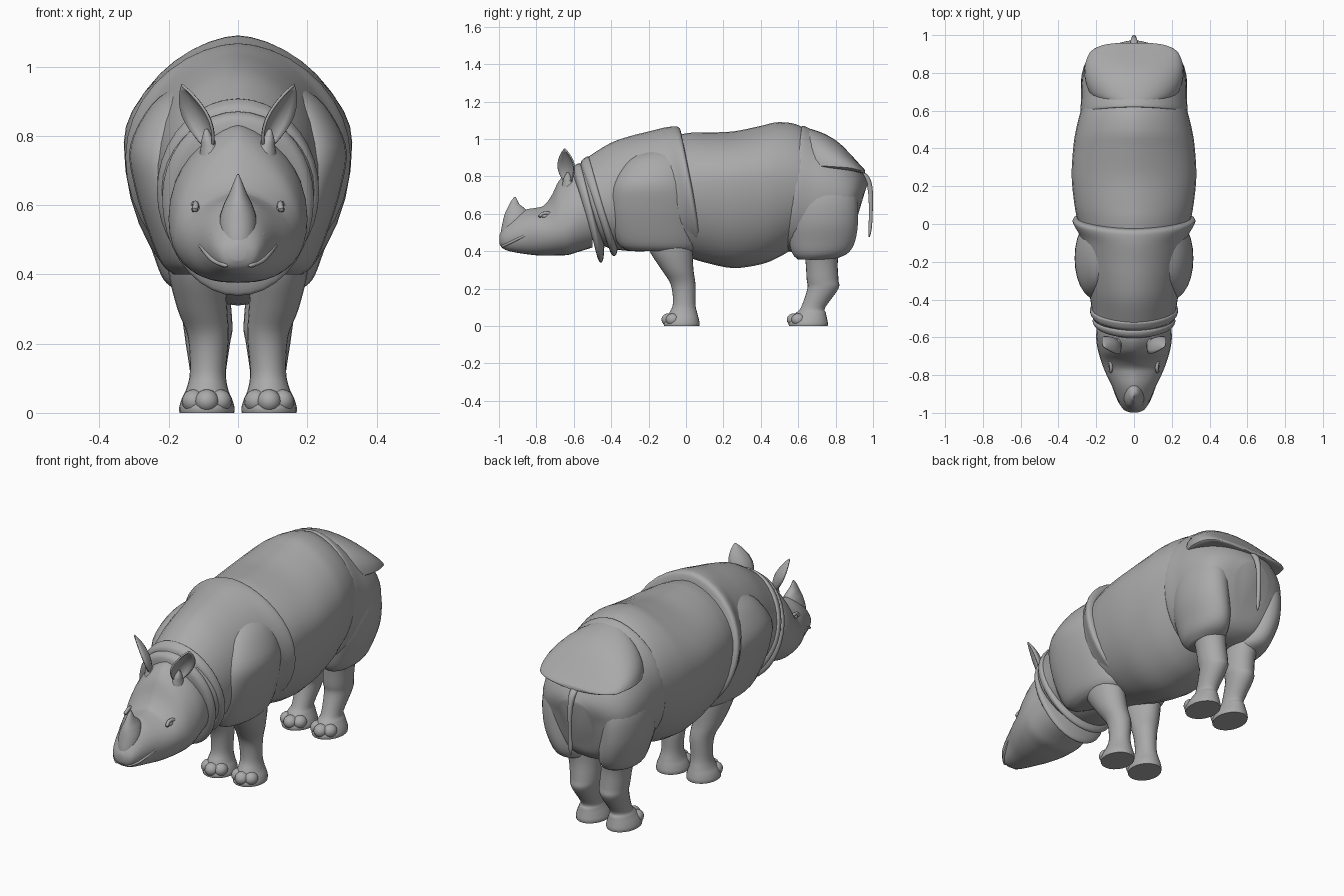
import bpy, bmesh, math
from mathutils import Vector

hide = bpy.data.materials.new("grey hide")
hide.diffuse_color = (0.4, 0.4, 0.4, 1)
N = 36


def finish(name, bm, angle=50):
    bmesh.ops.recalc_face_normals(bm, faces=bm.faces)
    me = bpy.data.meshes.new(name)
    bm.to_mesh(me)
    bm.free()
    me.materials.append(hide)
    ob = bpy.data.objects.new(name, me)
    bpy.context.collection.objects.link(ob)
    bpy.ops.object.select_all(action='DESELECT')
    ob.select_set(True)
    bpy.context.view_layer.objects.active = ob
    bpy.ops.object.shade_smooth_by_angle(angle=math.radians(angle))
    return ob


def smooth_rows(rows, steps=4):
    """Catmull-Rom interpolation of ring parameters."""
    out = []
    for i in range(len(rows) - 1):
        a, b, c, d = (rows[max(0, min(len(rows) - 1, i + k))] for k in (-1, 0, 1, 2))
        for j in range(steps):
            t = j / steps
            out.append([0.5 * (2 * q + (r - p) * t + (2 * p - 5 * q + 4 * r - s) * t * t
                               + (3 * q - p - 3 * r + s) * t ** 3)
                        for p, q, r, s in zip(a, b, c, d)])
    return out + [list(rows[-1])]


def skin(name, rings):
    bm = bmesh.new()
    loops = [[bm.verts.new(p) for p in ring] for ring in rings]
    n = len(loops[0])
    for a, b in zip(loops, loops[1:]):
        for i in range(n):
            bm.faces.new((a[i], a[(i + 1) % n], b[(i + 1) % n], b[i]))
    bm.faces.new(loops[0])
    bm.faces.new(loops[-1])
    return finish(name, bm)


def power(v, p):
    return math.copysign(abs(v) ** p, v)


def body_loft(name, rows, lean=0.0, top=1.0, low=1.0):
    """Rows: y, bottom, widest height, top, half width. Lean moves the bottom in y."""
    rings = []
    for y, zb, zc, zt, hw in smooth_rows(rows):
        ring = []
        for i in range(N):
            t = 2 * math.pi * i / N
            c, s = math.cos(t), math.sin(t)
            x = hw * power(c, top if s > 0 else low)
            z = zc + s * (zt - zc if s > 0 else zc - zb)
            ring.append((x, y + lean * (1 - s) / 2, z))
        rings.append(ring)
    return skin(name, rings)


def limb_loft(name, rows, side=1, n=24):
    """Rows: z, centre x, centre y, radius x, radius y."""
    rings = [[(side * (cx + rx * math.cos(2 * math.pi * i / n)),
               cy + ry * math.sin(2 * math.pi * i / n), z) for i in range(n)]
             for z, cx, cy, rx, ry in smooth_rows(rows)]
    return skin(name, rings)


def ball(name, centre, radii):
    bm = bmesh.new()
    bmesh.ops.create_uvsphere(bm, u_segments=16, v_segments=10, radius=1)
    for v in bm.verts:
        v.co = Vector(centre) + Vector([a * b for a, b in zip(v.co, radii)])
    return finish(name, bm, 80)


def tube(name, points, r, n=8):
    pts = [Vector(p) for p in smooth_rows(points)]
    rings = []
    for i, p in enumerate(pts):
        d = (pts[min(i + 1, len(pts) - 1)] - pts[max(i - 1, 0)]).normalized()
        u = d.cross(Vector((0, 0, 1))).normalized()
        w = d.cross(u)
        k = r * (0.3 if i in (0, len(pts) - 1) else 1)
        rings.append([p + k * (u * math.cos(6.2832 * j / n) + w * math.sin(6.2832 * j / n))
                      for j in range(n)])
    return skin(name, rings)


# Barrel of the trunk
body_loft("barrel", [
    (-.2, .42, .72, .99, .25), (0, .37, .75, 1.03, .295), (.1, .34, .77, 1.035, .315),
    (.25, .31, .78, 1.04, .33), (.4, .33, .78, 1.07, .322), (.5, .37, .78, 1.09, .307),
    (.62, .44, .78, 1.065, .275), (.75, .5, .76, .95, .22)], top=1.2)

# Shoulder armour with a raised rear rim
body_loft("shoulder_plate", [
    (-.58, .47, .64, .84, .17), (-.56, .43, .64, .875, .215), (-.5, .41, .65, .92, .225),
    (-.4, .40, .68, .98, .24), (-.3, .40, .70, 1.015, .255), (-.2, .395, .72, 1.04, .27),
    (-.12, .39, .73, 1.06, .288), (-.07, .385, .74, 1.067, .315),
    (-.045, .38, .74, 1.065, .325), (-.03, .39, .74, 1.05, .315),
    (-.02, .43, .74, 1.0, .27)], lean=.12, top=1.12)

# Hindquarter armour and the flap above the tail
body_loft("rump_plate", [
    (.625, .5, .75, 1.0, .24), (.618, .42, .75, 1.055, .272), (.63, .40, .75, 1.07, .284),
    (.7, .385, .74, 1.035, .28), (.78, .38, .72, .99, .278), (.86, .385, .70, .925, .265),
    (.92, .41, .68, .86, .235), (.955, .45, .67, .80, .18), (.972, .5, .66, .76, .10)],
    lean=-.08, top=1.08, low=.85)
body_loft("rump_flap", [
    (.635, .86, .88, 1.06, .17), (.68, .845, .86, 1.05, .228), (.75, .835, .855, 1.023, .256),
    (.82, .83, .85, .978, .262), (.88, .825, .845, .918, .248), (.92, .82, .835, .874, .222),
    (.947, .815, .83, .845, .165), (.958, .815, .825, .833, .09)])

# Neck folds
body_loft("front_neck_fold", [
    (-.605, .46, .62, .81, .16), (-.6, .39, .62, .85, .2), (-.58, .34, .62, .868, .218),
    (-.562, .36, .62, .865, .213), (-.555, .46, .62, .82, .17)], lean=.12)
body_loft("rear_neck_fold", [
    (-.565, .47, .64, .84, .18), (-.56, .41, .64, .88, .22), (-.54, .375, .64, .9, .233),
    (-.52, .39, .64, .905, .228), (-.51, .47, .64, .86, .18)], lean=.15)

# Head, narrow above and broad at the cheeks
body_loft("head", [
    (-.5, .42, .6, .84, .19), (-.58, .395, .57, .835, .2), (-.63, .38, .54, .82, .198),
    (-.68, .378, .52, .775, .188), (-.72, .376, .51, .695, .176), (-.76, .376, .505, .645, .162),
    (-.8, .378, .5, .632, .145), (-.86, .385, .495, .622, .115), (-.92, .395, .485, .59, .09),
    (-.96, .405, .475, .55, .072), (-.985, .42, .465, .51, .052), (-.998, .44, .46, .485, .02)],
    top=1.4, low=.75)

# Horn
limb_loft("horn", [
    (.44, 0, -.955, .03, .038), (.5, 0, -.935, .05, .056), (.56, 0, -.917, .053, .062),
    (.6, 0, -.907, .042, .062), (.625, 0, -.908, .03, .05), (.65, 0, -.917, .019, .028),
    (.67, 0, -.917, .011, .017), (.69, 0, -.914, .002, .004)])

# Tail
limb_loft("tail", [
    (.825, 0, .935, .02, .016), (.79, 0, .968, .018, .016), (.72, 0, .986, .012, .013),
    (.6, 0, .988, .009, .01), (.52, 0, .984, .012, .009), (.475, 0, .98, .003, .003)])


def ear(name, side):
    """Cupped leaf, open to the front and outside."""
    bm = bmesh.new()
    base, tip = Vector((.085, -.635, .765)), Vector((.163, -.65, .947))
    across, out = Vector((.64, .77, 0)), Vector((.77, -.64, 0))
    grid = []
    for i in range(13):
        v = i / 12
        w = .05 * math.sin(math.pi * v) ** .85 + .014 * (1 - v) + .001
        row = []
        for j in range(9):
            u = j / 4 - 1
            p = base.lerp(tip, v) + across * u * w - out * .55 * w * (1 - u * u)
            row.append(bm.verts.new((side * p.x, p.y, p.z)))
        grid.append(row)
    for a, b in zip(grid, grid[1:]):
        for j in range(8):
            bm.faces.new((a[j], a[j + 1], b[j + 1], b[j]))
    ob = finish(name, bm)
    mod = ob.modifiers.new("thickness", 'SOLIDIFY')
    mod.thickness, mod.offset = .008, 0


# Paired parts
for label, s in (("left", 1), ("right", -1)):
    ear(label + "_ear", s)
    limb_loft(label + "_ear_base", [
        (.72, .07, -.62, .045, .05), (.765, .08, -.628, .028, .032),
        (.79, .087, -.632, .018, .022), (.82, .092, -.632, .005, .006)], s)
    limb_loft(label + "_shoulder", [
        (.95, .14, -.12, .03, .06), (.89, .18, -.15, .07, .15), (.77, .212, -.18, .1, .2),
        (.65, .198, -.175, .1, .225), (.52, .163, -.165, .095, .225), (.43, .135, -.15, .085, .205),
        (.4, .125, -.13, .06, .16)], s)
    limb_loft(label + "_thigh", [
        (.86, .13, .74, .06, .1), (.72, .172, .74, .1, .17), (.57, .17, .735, .107, .185),
        (.45, .145, .728, .097, .175), (.385, .13, .715, .085, .145),
        (.355, .12, .69, .06, .09)], s)
    limb_loft(label + "_front_leg", [
        (.5, .125, -.1, .085, .13), (.4, .118, -.08, .082, .115), (.3, .103, -.045, .072, .085),
        (.22, .086, -.015, .059, .066), (.12, .087, -.01, .052, .06),
        (.07, .089, -.015, .06, .075), (.04, .09, -.02, .073, .088),
        (.015, .09, -.023, .08, .096), (0, .09, -.023, .079, .094)], s)
    limb_loft(label + "_hind_leg", [
        (.5, .13, .73, .09, .12), (.36, .1, .725, .075, .088), (.25, .087, .73, .071, .085),
        (.2, .087, .732, .064, .083), (.1, .087, .68, .05, .065), (.07, .089, .668, .058, .08),
        (.04, .09, .658, .072, .096), (.015, .09, .654, .08, .105), (0, .09, .654, .079, .103)], s)
    # Toes
    for leg, cy, reach in (("front", -.025, .068), ("hind", .65, .073)):
        for k, a in enumerate((-48, 0, 48)):
            r = math.radians(a)
            ball(f"{label}_{leg}_toe_{k + 1}",
                 (s * (.09 + .05 * math.sin(r)), cy - reach * math.cos(r), .034),
                 (.035, .038, .034))
    # Face details
    ball(label + "_eye", (s * .12, -.752, .588), (.014, .02, .012))
    tube(label + "_eyelid", [(s * .126, -.785, .582), (s * .122, -.768, .6),
                             (s * .124, -.74, .604), (s * .132, -.715, .594)], .009)
    tube(label + "_lip", [(s * .03, -.987, .424), (s * .067, -.955, .438),
                          (s * .09, -.91, .46), (s * .112, -.85, .49)], .007)
    tube(label + "_nostril", [(s * .062, -.948, .502), (s * .072, -.93, .515),
                              (s * .084, -.905, .508)], .007)
